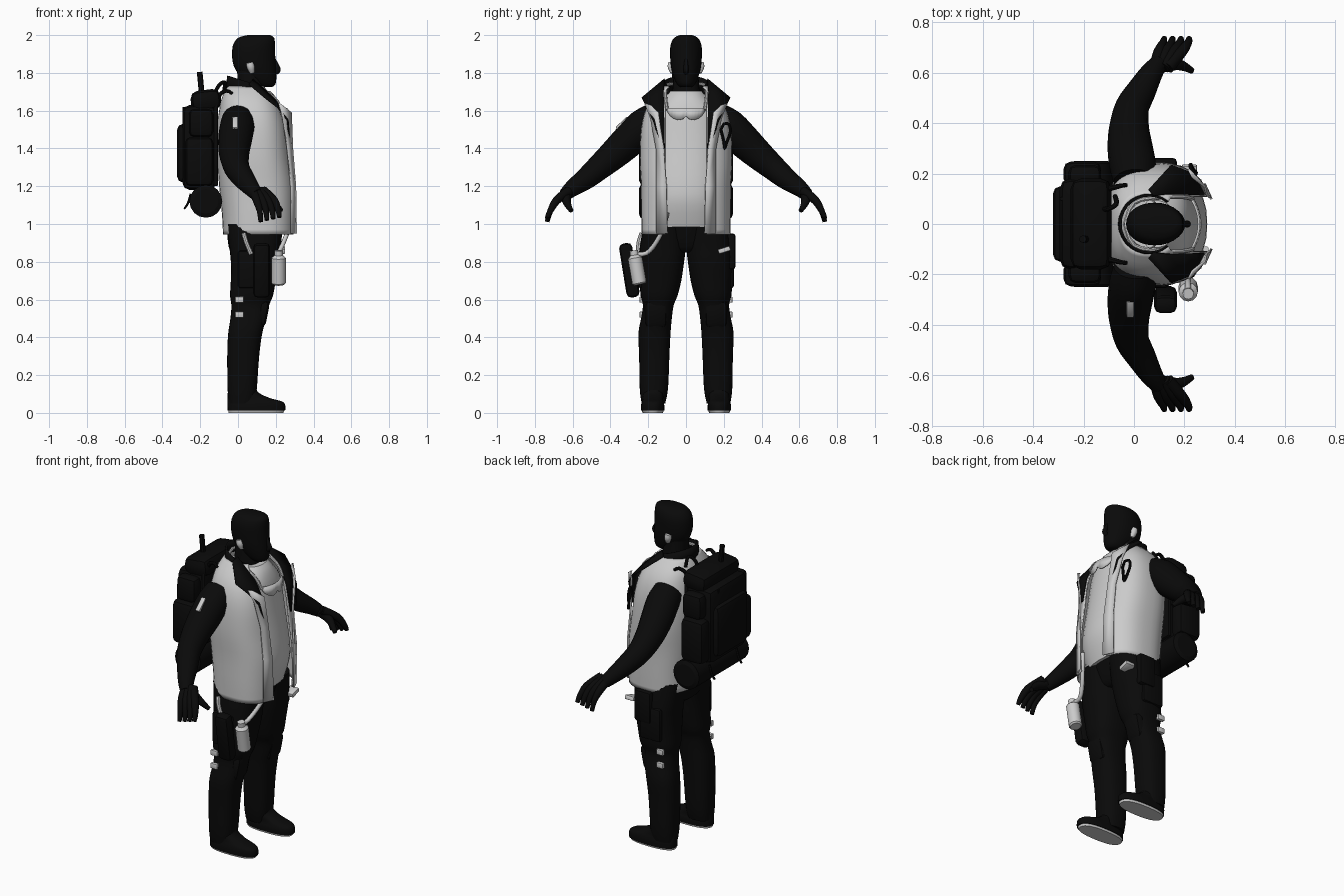
import bpy, bmesh, math
from mathutils import Vector, Euler

dark = bpy.data.materials.new("dark_cloth")
dark.diffuse_color = (0.003, 0.003, 0.003, 1)

def finish(o, mat, thick=0):
    bpy.context.collection.objects.link(o)
    if mat:
        o.data.materials.append(mat)
    bpy.ops.object.select_all(action='DESELECT')
    o.select_set(True)
    bpy.context.view_layer.objects.active = o
    if o.type == 'CURVE':
        bpy.ops.object.convert(target='MESH')
    bpy.ops.object.shade_smooth_by_angle(angle=math.radians(42))
    if thick:
        bpy.context.object.modifiers.new("thickness", 'SOLIDIFY').thickness = thick

def from_bmesh(name, bm, mat=None, thick=0):
    bmesh.ops.recalc_face_normals(bm, faces=bm.faces)
    me = bpy.data.meshes.new(name)
    bm.to_mesh(me)
    bm.free()
    finish(bpy.data.objects.new(name, me), mat, thick)

def resample(rows, k=3):
    # Catmull-Rom smoothing of a list of tuples
    out = []
    for i in range(len(rows) - 1):
        p = [Vector(rows[max(0, min(len(rows) - 1, i + j))]) for j in (-1, 0, 1, 2)]
        for t in [s / k for s in range(k)]:
            out.append(p[1] + 0.5 * t * (p[2] - p[0] + t * (2 * p[0] - 5 * p[1] + 4 * p[2] - p[3]
                       + t * (3 * (p[1] - p[2]) + p[3] - p[0]))))
    return out + [Vector(rows[-1])]

def loft(name, rings, mat=None, p=2.3, n=28, gap=0, thick=0):
    # rings: (z, x_back, x_front, y_min, y_max) or (z, x_back, x_front, half_width); gap opens the front
    bm = bmesh.new()
    loops = []
    for z, xb, xf, y0, y1 in resample([r if len(r) == 5 else (*r[:3], -r[3], r[3]) for r in rings]):
        cx, cy, rx, ry = (xb + xf) / 2, (y0 + y1) / 2, (xf - xb) / 2, (y1 - y0) / 2
        t0 = math.asin(min(0.8, gap / ry) ** (p / 2))
        loops.append([])
        for i in range(n):
            t = t0 + (2 * math.pi - 2 * t0) * i / (n - 1 if gap else n)
            c, s = math.cos(t), math.sin(t)
            loops[-1].append(bm.verts.new((cx + rx * math.copysign(abs(c) ** (2 / p), c),
                                           cy + ry * math.copysign(abs(s) ** (2 / p), s), z)))
    for a, b in zip(loops, loops[1:]):
        for i in range(n - 1 if gap else n):
            bm.faces.new((a[i], a[(i + 1) % n], b[(i + 1) % n], b[i]))
    if not gap:
        bm.faces.new(loops[0])
        bm.faces.new(loops[-1])
    from_bmesh(name, bm, mat, thick)

def tube(name, pts, mat=None, k=3, res=4, closed=False):
    # pts: (x, y, z, radius)
    pts = resample(pts, k)
    cu = bpy.data.curves.new(name, 'CURVE')
    cu.dimensions, cu.bevel_depth, cu.bevel_resolution, cu.use_fill_caps = '3D', 1, res, True
    sp = cu.splines.new('POLY')
    sp.points.add(len(pts) - 1)
    sp.use_cyclic_u = closed
    for q, v in zip(sp.points, pts):
        q.co, q.radius = (v[0], v[1], v[2], 1), v[3]
    finish(bpy.data.objects.new(name, cu), mat)

def box(name, lo, hi, mat=None, bevel=0.02, rot=(0, 0, 0)):
    lo, hi = Vector(lo), Vector(hi)
    bm = bmesh.new()
    bmesh.ops.create_cube(bm, size=1)
    bmesh.ops.scale(bm, vec=hi - lo, verts=bm.verts)
    bmesh.ops.bevel(bm, geom=bm.edges[:], offset=bevel, segments=2, affect='EDGES', profile=0.5)
    bmesh.ops.rotate(bm, matrix=Euler(rot).to_matrix(), verts=bm.verts)
    bmesh.ops.translate(bm, vec=(lo + hi) / 2, verts=bm.verts)
    from_bmesh(name, bm, mat)

def strip(name, rows, mat=None, s=1):
    # thin cloth band between two edges; rows: (x, y, z, x2, y2, z2)
    bm = bmesh.new()
    vs = [[bm.verts.new((r[j], s * r[j + 1], r[j + 2])) for j in (0, 3)] for r in rows]
    for a, b in zip(vs, vs[1:]):
        bm.faces.new((a[0], a[1], b[1], b[0]))
    from_bmesh(name, bm, mat, .009)

# head, neck, face
loft("head", [(1.725, .1, .18, .03), (1.74, .07, .198, .047), (1.775, .02, .203, .064),
              (1.82, -.015, .202, .077), (1.87, -.03, .198, .083), (1.93, -.03, .196, .084),
              (1.965, -.018, .195, .076), (1.988, .005, .19, .06), (2.0, .05, .17, .033)], dark, p=2.1)
loft("neck", [(1.6, -.03, .16, .09), (1.7, -.005, .14, .072), (1.84, -.005, .13, .064)], dark)
tube("nose", [(.192, 0, 1.87, .008), (.205, 0, 1.84, .012), (.212, 0, 1.815, .014), (.2, 0, 1.8, .012)], dark)

# shirt, hips, open vest and stand-up collar
loft("shirt", [(.985, -.06, .25, .2), (1.1, -.07, .285, .21), (1.2, -.08, .288, .21), (1.4, -.08, .255, .205),
               (1.5, -.08, .24, .2), (1.6, -.07, .225, .18), (1.67, -.04, .2, .12), (1.705, -.025, .17, .095)])
loft("hips", [(.85, -.03, .17, .12), (.88, -.05, .2, .18), (1.0, -.06, .235, .215)], dark)
loft("vest", [(.945, -.08, .305, .235), (1.05, -.085, .306, .237), (1.2, -.1, .303, .238), (1.35, -.11, .28, .245),
              (1.5, -.112, .262, .238), (1.6, -.1, .235, .215), (1.67, -.085, .205, .175),
              (1.73, -.055, .17, .115)], p=2.6, n=40, gap=.11, thick=.008)
ring = [(math.cos(a), math.sin(a)) for a in [math.radians(50 + 13 * i) for i in range(21)]]
strip("collar", [(.06 + .124 * c, .124 * s, 1.675 - .035 * c, .06 + .118 * c, .118 * s, 1.75 - .035 * c)
                 for c, s in ring], dark)

for s, side in ((1, "left_"), (-1, "right_")):
    def mtube(name, rows, *a, **kw):
        tube(side + name, [(x, s * y, z, r) for x, y, z, r in rows], *a, **kw)

    def mbox(name, lo, hi, *a):
        y = sorted((s * lo[1], s * hi[1]))
        box(side + name, (lo[0], y[0], lo[2]), (hi[0], y[1], hi[2]), *a)

    def mloft(name, rows, mat=None):
        loft(side + name, [(z, a, b, *sorted((s * c, s * d))) for z, a, b, c, d in rows], mat, p=2.5)

    # ear, arm and hand
    mtube("ear", [(.075, .07, 1.8, .012), (.068, .076, 1.83, .021), (.062, .078, 1.855, .017)])
    mtube("arm", [(.0, .17, 1.56, .082), (-.005, .23, 1.515, .092), (-.015, .3, 1.445, .09), (-.02, .38, 1.37, .08),
                  (-.008, .46, 1.3, .068), (.03, .53, 1.24, .058), (.07, .6, 1.19, .045), (.1, .64, 1.155, .035)],
          dark, res=6)
    for i in range(4):
        mtube("finger_%d" % i, [(.085 + .016 * i, .62, 1.175, .026), (.1 + .03 * i, .685, 1.125, .022),
              (.115 + .033 * i, .718, 1.07, .016), (.12 + .033 * i, .735, 1.012 + .008 * i, .012)], dark)
    mtube("thumb", [(.11, .63, 1.16, .03), (.165, .635, 1.13, .025), (.205, .622, 1.095, .017), (.23, .607, 1.07, .012)], dark)
    # trouser leg, boot with pale sole, knee and thigh details
    mloft("leg", [(.05, -.05, .09, .11, .235), (.13, -.055, .1, .095, .245), (.3, -.057, .112, .088, .248),
                  (.42, -.052, .128, .082, .252), (.5, -.04, .15, .075, .238), (.57, -.035, .165, .065, .228),
                  (.62, -.042, .185, .045, .24), (.7, -.038, .2, .025, .245), (.8, -.038, .218, .01, .248),
                  (.87, -.045, .225, .003, .245), (1.0, -.06, .24, 0, .225)], dark)
    mloft("boot", [(.012, -.055, .25, .115, .238), (.04, -.056, .25, .115, .238), (.06, -.056, .235, .12, .234),
                   (.078, -.055, .17, .12, .23), (.11, -.054, .105, .115, .23), (.15, -.05, .095, .11, .23)], dark)
    mloft("sole", [(0, -.05, .24, .122, .23), (.014, -.052, .245, .118, .235)])
    mbox("knee_pad", (.09, .1, .45), (.157, .22, .6), dark, .03, (0, .2, 0))
    mbox("thigh_pocket", (.0, .22, .66), (.14, .254, .86), dark, .015)
    for z in (.52, .6):
        mbox("knee_buckle", (-.015, .225, z - .016), (.03, .246, z + .016), None, .004)
    # folded dark lapel, with the pale vest edge standing beside it
    strip(side + "lapel", [(.08, .115, 1.77, .06, .14, 1.745), (.13, .12, 1.725, .15, .235, 1.67),
          (.2, .118, 1.66, .215, .21, 1.62), (.25, .115, 1.56, .268, .175, 1.55), (.28, .112, 1.4, .28, .125, 1.4)], dark, s)
    strip(side + "vest_flap", [(.22, .22, 1.64, .235, .19, 1.63), (.24, .19, 1.56, .285, .15, 1.59),
          (.265, .16, 1.4, .292, .12, 1.4), (.285, .16, 1.2, .308, .105, 1.2), (.285, .16, .95, .312, .1, .95)], None, s)
    # pack side pouches and straps
    mbox("side_pouch", (-.28, .15, 1.2), (-.13, .248, 1.46), dark, .03)
    mbox("upper_side_pouch", (-.26, .15, 1.46), (-.13, .235, 1.61), dark, .03)
    mtube("shoulder_strap", [(-.12, .13, 1.6, .012), (-.1, .14, 1.68, .012), (-.06, .15, 1.705, .01),
                             (-.03, .155, 1.69, .008)], dark, res=2)
    mtube("strap_tail", [(-.25, .13, 1.16, .007), (-.265, .13, 1.11, .007), (-.285, .13, 1.08, .006)], dark, res=1)
    # goggle strap around the neck
    mtube("goggle_strap", [(.232, .1, 1.605, .009), (.19, .108, 1.67, .009), (.1, .105, 1.72, .009),
                           (0, .085, 1.74, .009), (-.035, 0, 1.745, .009)], res=2)

# backpack body, roll and rods
box("pack_body", (-.295, -.18, 1.18), (-.115, .18, 1.63), dark, .04)
box("pack_front_pocket", (-.322, -.15, 1.22), (-.25, .15, 1.53), dark, .03)
box("pack_lid", (-.25, -.18, 1.6), (-.09, .18, 1.71), dark, .04, (0, -.12, 0))
box("pack_back_panel", (-.13, -.17, 1.2), (-.105, .17, 1.68), dark, .01)
tube("bed_roll", [(-.17, y, 1.12, r) for y, r in ((-.25, .065), (-.24, .087), (.24, .087), (.25, .065))], dark, k=1, res=6)
tube("pack_rod", [(-.185, -.06, 1.62, .015), (-.203, -.06, 1.805, .015)], dark, k=1, res=2)
tube("thin_rod", [(-.288, .1, 1.46, .007), (-.288, .1, 1.62, .007)], dark, k=1, res=2)
tube("pack_handle", [(-.13, .06, 1.68, .01), (-.1, .06, 1.735, .01), (-.07, .08, 1.75, .01), (-.075, .11, 1.7, .01)], dark, res=2)

# goggles, carabiner on the chest
strip("goggle_shield", [(.268 - .03 * u * u, .1 * u, 1.55 + .022 * math.exp(-(u / .15) ** 2) + .045 * u ** 4,
                         .262 - .03 * u * u, .1 * u, 1.615) for u in [i / 6 - 1 for i in range(13)]])
tube("carabiner", [(.235, .2, 1.53, .008), (.225, .225, 1.53, .008), (.225, .235, 1.49, .008), (.235, .215, 1.43, .008),
                   (.245, .205, 1.4, .008), (.245, .2, 1.44, .008), (.238, .185, 1.5, .008)], dark, res=2, closed=True)
# canteen with strap, sheath, holster and small belt details
tube("canteen", [(.215, -.245, .68, .03), (.215, -.247, .688, .038), (.215, -.27, .82, .038),
                 (.215, -.273, .835, .022), (.215, -.277, .86, .022)], k=1)
tube("canteen_strap", [(.285, -.1, 1.06, .012), (.27, -.12, .98, .012), (.24, -.16, .9, .012),
                       (.215, -.21, .845, .012), (.215, -.27, .84, .012)])
box("hip_sheath", (.08, -.335, .61), (.17, -.265, .9), dark, .025, (.16, 0, 0))
box("holster", (.06, .21, .76), (.17, .262, .95), dark, .015)
box("pouch_tab", (.19, .17, .85), (.25, .235, .875), None, .005, (.3, 0, 0))
tube("leg_strap", [(.03, -.235, .95, .012), (.045, -.25, .9, .012), (.07, -.255, .84, .012)], res=2)
# small device on the right sleeve
box("sleeve_device", (-.03, -.375, 1.515), (.0, -.29, 1.545), None, .006, (.75, 0, 0))
